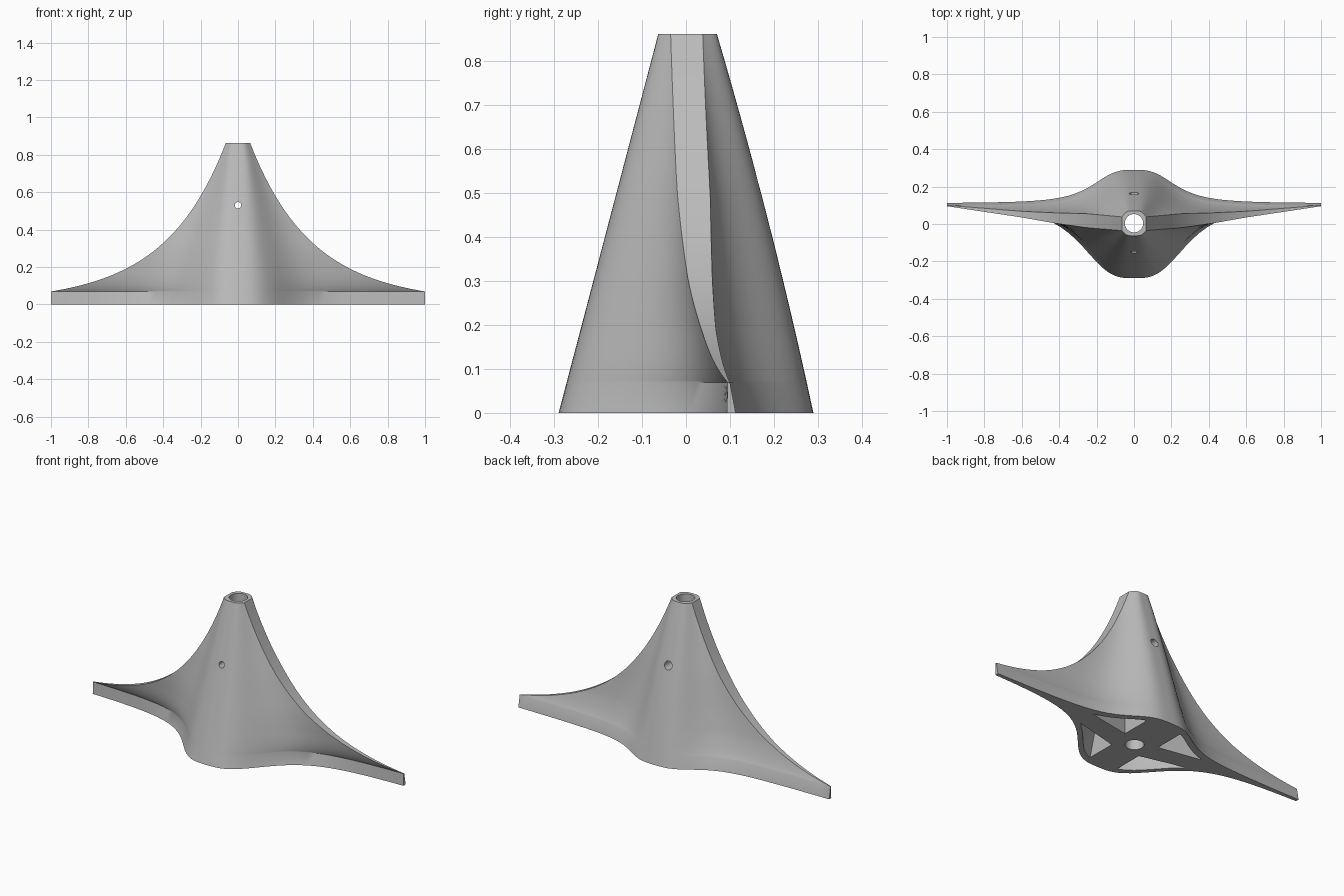
import bpy, bmesh, math
from mathutils import Matrix

cube = bpy.data.objects.get("Cube")
if cube:
    bpy.data.objects.remove(cube)

HEIGHT, TOP_W, COLS, LEVELS = 0.863, 0.065, 26, 34


def lerp(a, b, t):
    return a + (b - a) * t


def table(points, x):
    """Piecewise linear lookup."""
    for (x0, y0), (x1, y1) in zip(points, points[1:]):
        if x <= x1:
            return lerp(y0, y1, (x - x0) / (x1 - x0))
    return points[-1][1]


def edge_height(w):
    """Height of the curved wing edge at half width w."""
    t = w - TOP_W
    return HEIGHT * math.exp(-2.99 * t + 0.31 * t * t)


def half_width(z):
    lo, hi = TOP_W, 1.0
    for _ in range(30):
        mid = (lo + hi) / 2
        lo, hi = (mid, hi) if edge_height(mid) > z else (lo, mid)
    return lo


# y of the wing edge by half width, for each side
EDGE = {"front": [(0.065, -0.035), (0.25, -0.02), (0.43, 0.005), (0.6, 0.035), (1, 0.095)],
        "back": [(0.065, 0.038), (0.25, 0.055), (0.43, 0.06), (0.6, 0.068), (1, 0.1)]}
FOOT = {"front": 0.093, "back": 0.113}


def surface(side, x, z, w):
    """y of the bell shaped front or back wall."""
    t = z / HEIGHT
    tip = table(EDGE[side], w)
    if z < edge_height(1):
        tip = lerp(FOOT[side], tip, z / edge_height(1))
    if side == "front":
        centre, spread = -0.29 + 0.263 * z, lerp(0.3, 0.068, t)
    else:
        centre, spread = 0.29 - 0.215 * z - 0.046 * z * z, lerp(0.235, 0.068, t)
    power = lerp(3.1, 4.5, t ** 3)
    bell = lambda v: 1 / (1 + (abs(v) / spread) ** power)
    return tip + (centre - tip) * (bell(x) - bell(w)) / (1 - bell(w))


def loft(name, rings):
    """Closed solid through rings of equal point count."""
    bm = bmesh.new()
    loops = [[bm.verts.new(p) for p in ring] for ring in rings]
    for a, b in zip(loops, loops[1:]):
        n = len(a)
        for i in range(n):
            j = (i + 1) % n
            bm.faces.new((a[i], a[j], b[j], b[i]))
    bm.faces.new(loops[0][::-1])
    bm.faces.new(loops[-1])
    bmesh.ops.recalc_face_normals(bm, faces=bm.faces)
    return finish(name, bm)


def finish(name, bm):
    mesh = bpy.data.meshes.new(name)
    bm.to_mesh(mesh)
    bm.free()
    obj = bpy.data.objects.new(name, mesh)
    bpy.context.collection.objects.link(obj)
    return obj


def cylinder(name, radius, length, matrix):
    bm = bmesh.new()
    bmesh.ops.create_cone(bm, cap_ends=True, segments=48, radius1=radius,
                          radius2=radius, depth=length, matrix=matrix)
    return finish(name, bm)


# Winged body: sections from the foot up to the rim
def section(z, w):
    steps = [i / COLS for i in range(-COLS, COLS + 1)]
    xs = [math.copysign(abs(s) ** 1.35, s) * w for s in steps]
    front = [(x, surface("front", x, z, w), z) for x in xs]
    back = [(x, surface("back", x, z, w), z) for x in reversed(xs)]
    return front + back


rings = [section(0, 1)]
for k in range(LEVELS + 1):
    w = lerp(1, TOP_W, k / LEVELS)
    rings.append(section(edge_height(w), w))
body = loft("winged_body", rings)


# Pockets under the foot, leaving a cross of ribs
def pocket(name, side, sx):
    sign = -1 if side == "front" else 1
    x0, rib, slope = (0.09, -0.07, 0.25) if side == "front" else (0.11, 0.06, 0.18)
    rib_y = lambda x: rib + slope * (x - x0)
    rings = []
    for z in (-0.02, 0, 0.08, 0.16, 0.24, 0.32):
        h = max(z, 0)
        w = half_width(h)
        wall = lambda x: surface(side, x, h, w) - sign * 0.04
        x1 = x0 + 0.02
        while x1 < w and sign * (wall(x1) - rib_y(x1)) > 0.006:
            x1 += 0.004
        curve = [lerp(x0, x1, i / 10) for i in range(11)]
        ring = [(x0, rib_y(x0), z)] + [(x, wall(x), z) for x in curve]
        ring.append((x1, rib_y(x1), z))
        rings.append([(sx * x, y, zz) for x, y, zz in ring])
    return loft(name, rings)


cutters = [pocket("pocket_cutter", side, sx) for side in ("front", "back") for sx in (-1, 1)]

# Vertical bore and the two cross holes
cutters.append(cylinder("bore_cutter", 0.049, 2, Matrix.Translation((0, 0.004, 0.4))))
for y, r in ((-0.2, 0.017), (0.2, 0.024)):
    place = Matrix.Translation((0, y, 0.53)) @ Matrix.Rotation(math.pi / 2, 4, "X")
    cutters.append(cylinder("cross_hole_cutter", r, 0.4, place))

bpy.context.view_layer.objects.active = body
for cutter in cutters:
    cutter.hide_render = True
    cut = body.modifiers.new("cut", "BOOLEAN")
    cut.operation, cut.solver, cut.object = "DIFFERENCE", "EXACT", cutter
    bpy.ops.object.modifier_apply(modifier=cut.name)
    bpy.data.objects.remove(cutter)

# Plain grey finish
grey = bpy.data.materials.new("plain_grey")
grey.use_nodes = True
colour = (0.5, 0.5, 0.5, 1)
grey.diffuse_color = colour
grey.node_tree.nodes["Principled BSDF"].inputs["Base Color"].default_value = colour
body.data.materials.clear()
body.data.materials.append(grey)
for face in body.data.polygons:
    face.material_index = 0

bpy.ops.object.select_all(action="DESELECT")
body.select_set(True)
bpy.ops.object.shade_smooth_by_angle(angle=math.radians(30))
